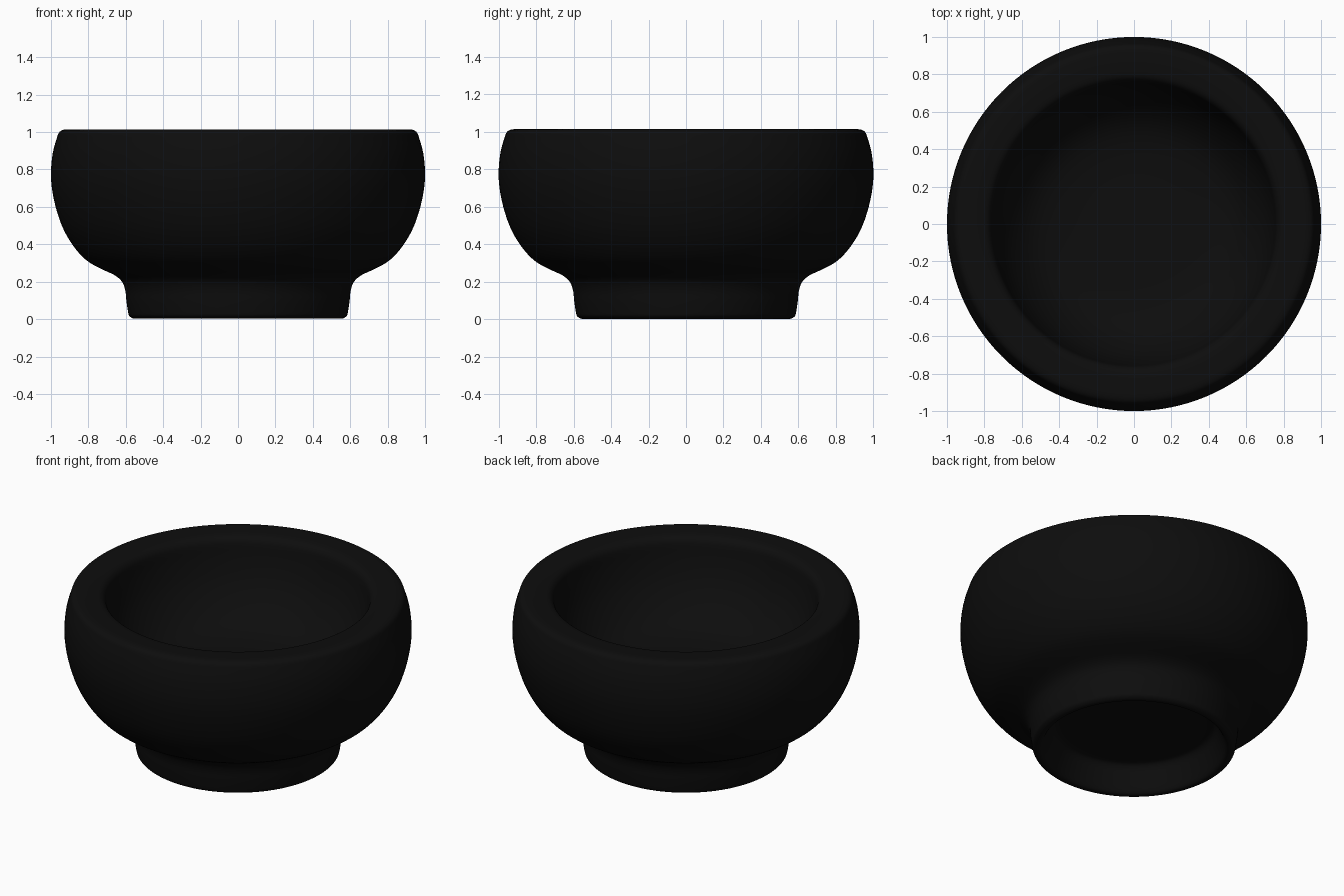
import bpy, bmesh, math
from mathutils import Vector

if "Cube" in bpy.data.objects:
    bpy.data.objects.remove(bpy.data.objects["Cube"])

SEGMENTS = 128
STEPS = 3

# Closed half-profile (radius, height): underside recess, foot, bowl, rim, hollow
PROFILE = [
    (0, .17), (.25, .17), (.42, .165), (.465, .15), (.49, .10), (.52, .03),
    (.535, .008), (.55, .003), (.565, .005), (.582, .018), (.588, .04),
    (.597, .10), (.602, .15), (.62, .20), (.66, .235), (.72, .263),
    (.795, .303), (.85, .353), (.90, .42), (.942, .50), (.975, .60),
    (.995, .70), (1.0, .79), (.99, .89), (.968, .97), (.955, 1.0),
    (.93, 1.013), (.89, 1.014), (.83, 1.012), (.79, 1.005), (.768, .985),
    (.758, .955), (.745, .88), (.71, .765), (.65, .66), (.57, .575),
    (.47, .525), (.32, .502), (.15, .50), (0, .50),
]


def smooth_curve(points, steps):
    """Catmull-Rom interpolation through the profile points."""
    p = [Vector(q) for q in points]
    p = [p[0]] + p + [p[-1]]
    out = []
    for a, b, c, d in zip(p, p[1:], p[2:], p[3:]):
        for k in range(steps):
            t = k / steps
            out.append(0.5 * (2 * b + (c - a) * t + (2 * a - 5 * b + 4 * c - d) * t ** 2
                              + (3 * b - a - 3 * c + d) * t ** 3))
    return out + [p[-1]]


def lathe(name, points):
    bm = bmesh.new()
    verts = [bm.verts.new((max(q.x, 0), 0, q.y)) for q in points]
    edges = [bm.edges.new(pair) for pair in zip(verts, verts[1:])]
    bmesh.ops.spin(bm, geom=verts + edges, cent=(0, 0, 0), axis=(0, 0, 1),
                   angle=math.tau, steps=SEGMENTS, use_merge=False)
    bmesh.ops.remove_doubles(bm, verts=bm.verts, dist=1e-4)
    bmesh.ops.recalc_face_normals(bm, faces=bm.faces)
    for f in bm.faces:
        f.smooth = True
    mesh = bpy.data.meshes.new(name)
    bm.to_mesh(mesh)
    bm.free()
    obj = bpy.data.objects.new(name, mesh)
    bpy.context.collection.objects.link(obj)
    return obj


# Thick-walled footed bowl
bowl = lathe("footed_bowl", smooth_curve(PROFILE, STEPS))
black = bpy.data.materials.new("black")
black.diffuse_color = (0.004, 0.004, 0.004, 1)
black.use_nodes = True
black.node_tree.nodes["Principled BSDF"].inputs["Base Color"].default_value = black.diffuse_color
bowl.data.materials.append(black)
